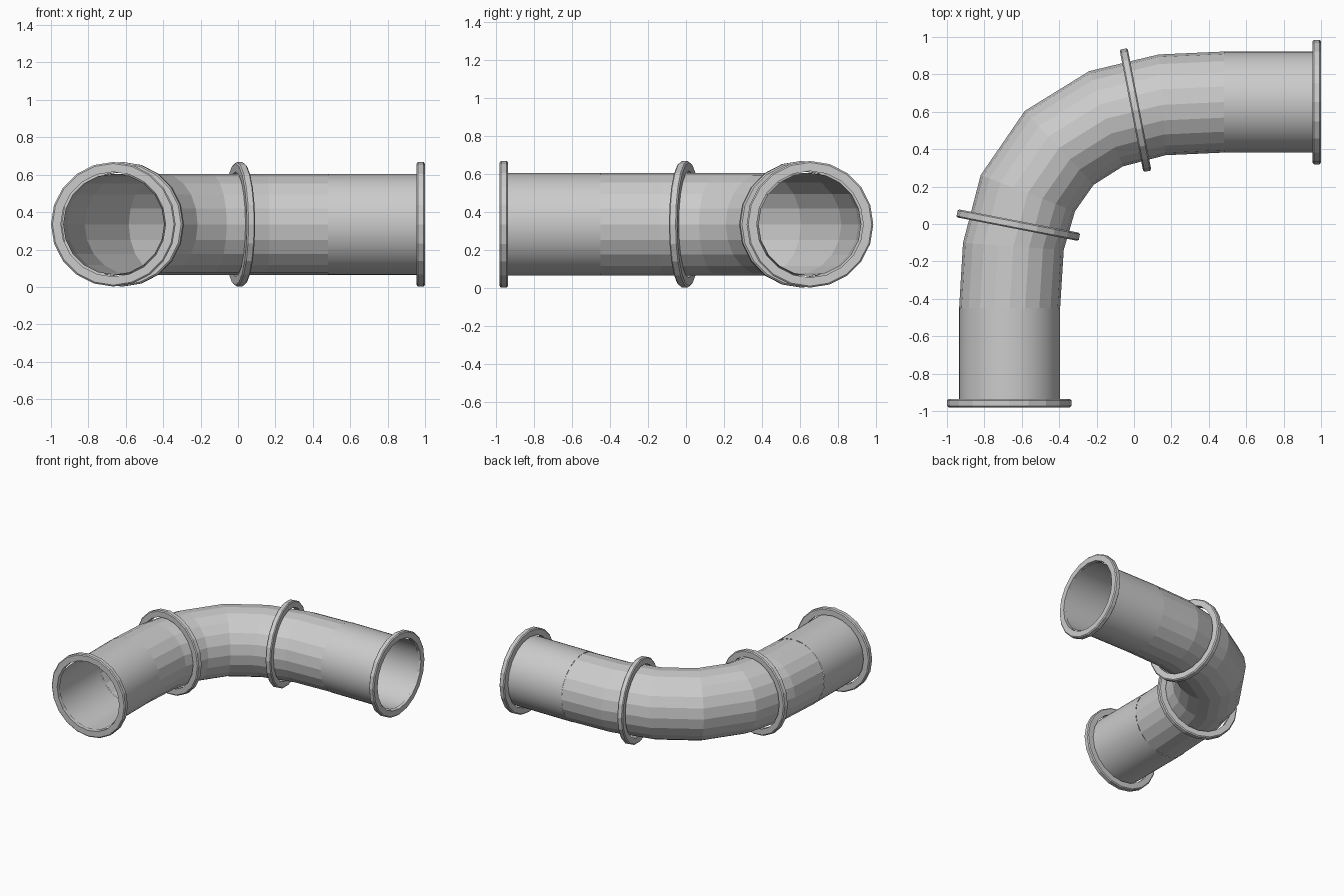
import bpy, bmesh, math
from mathutils import Vector

if "Cube" in bpy.data.objects:
    bpy.data.objects.remove(bpy.data.objects["Cube"])

ZC = 0.335      # height of the pipe axis
R = 0.27        # pipe radius


def finish(name, bm, smooth=False):
    bmesh.ops.recalc_face_normals(bm, faces=bm.faces)
    me = bpy.data.meshes.new(name)
    bm.to_mesh(me)
    bm.free()
    for p in me.polygons:
        p.use_smooth = smooth
    ob = bpy.data.objects.new(name, me)
    bpy.context.collection.objects.link(ob)
    return ob


def loop(bm, c, tangent, r, n):
    """Circle of n vertices around c, perpendicular to a horizontal tangent."""
    t = Vector((tangent[0], tangent[1], 0)).normalized()
    side, up = Vector((-t.y, t.x, 0)), Vector((0, 0, 1))
    c = Vector((c[0], c[1], ZC))
    return [bm.verts.new(c + r * (math.cos(a) * side + math.sin(a) * up))
            for a in (2 * math.pi * i / n for i in range(n))]


def bridge(bm, a, b):
    n = len(a)
    for i in range(n):
        bm.faces.new((a[i], a[(i + 1) % n], b[(i + 1) % n], b[i]))


def tube(name, stations, n, smooth):
    """Open tube swept through (centre, tangent) stations."""
    bm = bmesh.new()
    loops = [loop(bm, c, t, R, n) for c, t in stations]
    for a, b in zip(loops, loops[1:]):
        bridge(bm, a, b)
    return finish(name, bm, smooth)


def flange(name, c, tangent, n=20):
    """Flat ring with lightly chamfered outer edge."""
    t = Vector(tangent).normalized()
    profile = [(-0.022, 0.28), (-0.022, 0.325), (-0.015, 0.333),
               (0.015, 0.333), (0.022, 0.325), (0.022, 0.28)]
    bm = bmesh.new()
    loops = [loop(bm, Vector(c) + t * d, t, r, n) for d, r in profile]
    for a, b in zip(loops, loops[1:] + loops[:1]):
        bridge(bm, a, b)
    return finish(name, bm)


# faceted elbow
path = [(0.48, 0.652), (0.15, 0.637), (-0.15, 0.5625), (-0.40, 0.407),
        (-0.5675, 0.165), (-0.645, -0.12), (-0.665, -0.45)]
angles = [0, 4, 19.5, 43, 69, 86, 90]
tangents = [(-math.cos(math.radians(a)), -math.sin(math.radians(a))) for a in angles]
tube("elbow_pipe", list(zip(path, tangents)), 20, False)

# straight ends
tube("side_pipe", [((0.48, 0.652), (1, 0)), ((0.985, 0.652), (1, 0))], 48, True)
tube("front_pipe", [((-0.665, -0.45), (0, -1)), ((-0.665, -0.965), (0, -1))], 48, True)

# end flanges and tilted joint collars
tilt = math.radians(11)
flange("side_flange", (0.977, 0.652), (1, 0))
flange("front_flange", (-0.667, -0.958), (0, -1))
flange("side_collar", (0.008, 0.609), (math.cos(tilt), math.sin(tilt)))
flange("front_collar", (-0.619, -0.006), (math.sin(tilt), math.cos(tilt)))
